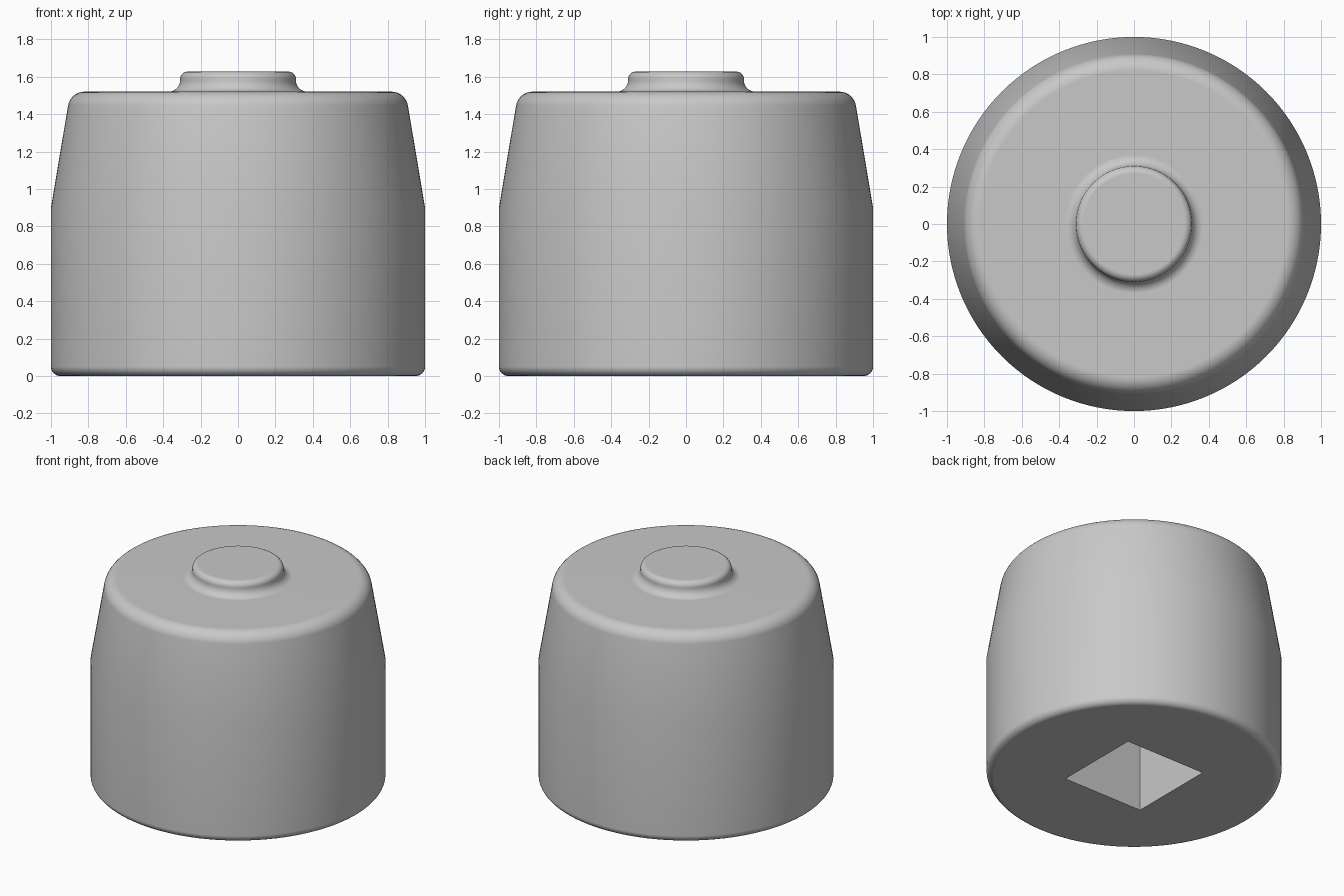
import bpy, bmesh, math

if "Cube" in bpy.data.objects:
    bpy.data.objects.remove(bpy.data.objects["Cube"])

SEGMENTS = 128


def arc(cx, cz, r, start, end, steps=8):
    """Points of a fillet in the (radius, height) plane, angles in degrees."""
    pts = []
    for i in range(steps + 1):
        a = math.radians(start + (end - start) * i / steps)
        pts.append((cx + r * math.cos(a), cz + r * math.sin(a)))
    return pts


# Turned outline: bottom rim, straight wall, taper, shoulder, neck, raised button
profile = (
    arc(0.95, 0.05, 0.05, -90, 0)
    + [(1.0, 0.9)]
    + arc(0.82, 1.43, 0.09, 9.5, 90)
    + arc(0.37, 1.58, 0.06, 270, 180)
    + arc(0.27, 1.587, 0.04, 0, 90)
)

# Knob body, lathed from the outline and closed at both ends
bm = bmesh.new()
rings = []
for r, z in profile:
    rings.append([bm.verts.new((r * math.cos(2 * math.pi * i / SEGMENTS),
                                r * math.sin(2 * math.pi * i / SEGMENTS), z))
                  for i in range(SEGMENTS)])
for low, high in zip(rings, rings[1:]):
    for i in range(SEGMENTS):
        j = (i + 1) % SEGMENTS
        bm.faces.new((low[i], low[j], high[j], high[i]))
bm.faces.new(rings[-1])
bm.faces.new(rings[0][::-1])
mesh = bpy.data.meshes.new("knob_body")
bm.to_mesh(mesh)
bm.free()
knob = bpy.data.objects.new("knob_body", mesh)
bpy.context.collection.objects.link(knob)

grey = bpy.data.materials.new("plain_grey")
grey.diffuse_color = (0.58, 0.58, 0.58, 1)
grey.use_nodes = True
grey.node_tree.nodes["Principled BSDF"].inputs["Base Color"].default_value = grey.diffuse_color
mesh.materials.append(grey)

# Square socket in the underside
bpy.ops.mesh.primitive_cube_add(size=1, location=(0, 0, 0.4))
cutter = bpy.context.object
cutter.name = "socket_cutter"
cutter.scale = (0.66, 0.66, 1.2)
cutter.hide_render = True
cutter.data.materials.append(grey)
cut = knob.modifiers.new("square_socket", 'BOOLEAN')
cut.operation = 'DIFFERENCE'
cut.solver = 'EXACT'
cut.object = cutter
bpy.ops.object.select_all(action='DESELECT')
bpy.context.view_layer.objects.active = knob
knob.select_set(True)
bpy.ops.object.modifier_apply(modifier=cut.name)
bpy.data.objects.remove(cutter)

# Smooth turned surfaces, crisp socket edges, clean flat ends
bpy.ops.object.shade_smooth_by_angle(angle=math.radians(30))
weighted = knob.modifiers.new("flat_ends", 'WEIGHTED_NORMAL')
weighted.keep_sharp = True
